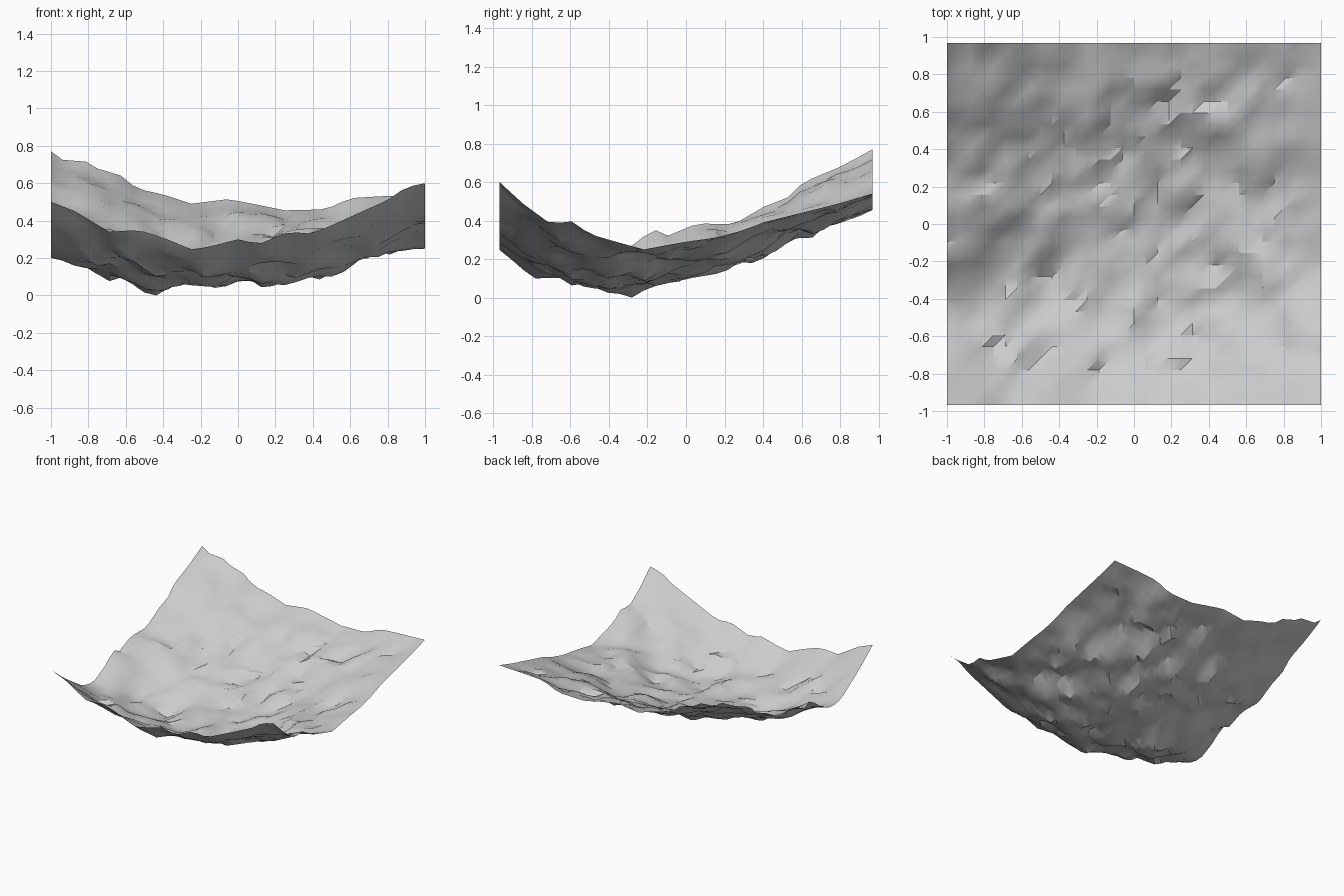
import bpy
import bmesh
from math import exp, pi, tanh
from mathutils import Vector, noise

cube = bpy.data.objects.get("Cube")
if cube:
    bpy.data.objects.remove(cube, do_unlink=True)

NX, NY, STEP = 32, 31, 0.0625
HX, HY = NX * STEP / 2, NY * STEP / 2

# Height profiles of the four borders, as (position, height)
FRONT = [(-1, .5), (-.87, .45), (-.69, .34), (-.53, .35), (-.4, .31), (-.25, .26),
         (-.12, .28), (.02, .305), (.1, .27), (.27, .34), (.4, .33), (.6, .42),
         (.8, .51), (.9, .58), (1, .6)]
BACK = [(-1, .77), (-.93, .72), (-.82, .72), (-.72, .66), (-.65, .66), (-.54, .57),
        (-.4, .54), (-.25, .49), (-.05, .515), (.25, .455), (.47, .46), (.6, .52),
        (.76, .53), (1, .54)]
LEFT = [(-HY, .5), (-.8, .37), (-.6, .24), (-.5, .2), (-.4, .21), (-.27, .28),
        (-.17, .36), (-.1, .32), (.06, .385), (.25, .38), (.4, .47), (.53, .52),
        (.61, .6), (.78, .67), (.88, .72), (HY, .77)]
RIGHT = [(-HY, .6), (-.85, .49), (-.7, .38), (-.6, .4), (-.5, .33), (-.4, .3),
         (-.22, .25), (0, .29), (.15, .31), (.3, .35), (.4, .39), (.6, .44),
         (.8, .49), (HY, .54)]

# Broad rises and hollows, as (x, y, radius, height)
SWELLS = [(.62, -.15, .14, .07), (.8, -.2, .1, -.02), (-.68, -.3, .2, -.06),
          (-.43, -.22, .12, -.075), (-.1, -.42, .15, .03), (-.2, -.84, .14, -.035),
          (.4, -.3, .12, -.02)]


def height_on(profile, t):
    """Linear height along a border profile."""
    for (a, ha), (b, hb) in zip(profile, profile[1:]):
        if t <= b:
            return ha + (hb - ha) * (t - a) / (b - a)
    return profile[-1][1]


def border(profile, t, distance):
    """Border height whose small bumps die out away from the border."""
    half = abs(profile[0][0])
    reach = min(0.25, half - abs(t))
    smooth = sum(height_on(profile, t + reach * k / 4) for k in range(-4, 5)) / 9
    return smooth + (height_on(profile, t) - smooth) * exp(-distance / 0.15)


def blend(a, b, t):
    return a + (b - a) * t


def ground(x, y):
    """Surface spanning the borders, with broad swells and broken ledges."""
    u, v = (x + HX) / (2 * HX), (y + HY) / (2 * HY)
    z = blend(border(FRONT, x, y + HY), border(BACK, x, HY - y), v)
    z += blend(border(LEFT, y, x + HX), border(RIGHT, y, HX - x), u)
    z -= blend(blend(FRONT[0][1], FRONT[-1][1], u),
               blend(BACK[0][1], BACK[-1][1], u), v)
    for cx, cy, radius, height in SWELLS:
        z += height * exp(-((x - cx) ** 2 + (y - cy) ** 2) / radius ** 2)
    fade = min(1, 10 * min(u, 1 - u, v, 1 - v))
    p = Vector((x, y, 0.37))
    rough = 0.015 * noise.noise(p * 3.1)
    rough += 0.03 * noise.noise(p * 7.3 + Vector((4, 2, 1)))
    rough += 0.02 * noise.noise(p * 12.7 + Vector((2, 7, 5)))
    rough += 0.016 * tanh(7 * noise.noise(p * 6.1 + Vector((9, 5, 3))))
    return max(0, z + fade * rough)


# Terrain sheet of regular cells, each split along the same diagonal
bm = bmesh.new()
rows = [[bm.verts.new((i * STEP - HX, j * STEP - HY,
                       ground(i * STEP - HX, j * STEP - HY)))
         for i in range(NX + 1)] for j in range(NY + 1)]
for low, high in zip(rows, rows[1:]):
    for i in range(NX):
        bm.faces.new((low[i], low[i + 1], high[i + 1]))
        bm.faces.new((low[i], high[i + 1], high[i]))

mesh = bpy.data.meshes.new("terrain_sheet")
bm.to_mesh(mesh)
bm.free()
terrain = bpy.data.objects.new("terrain_sheet", mesh)
bpy.context.collection.objects.link(terrain)

# Plain grey rock colour
grey = bpy.data.materials.new("rock_grey")
grey.use_nodes = True
colour = (0.6, 0.6, 0.6, 1)
grey.diffuse_color = colour
grey.node_tree.nodes["Principled BSDF"].inputs["Base Color"].default_value = colour
mesh.materials.append(grey)

# Smooth slopes with sharp ledges
for other in bpy.context.selected_objects:
    other.select_set(False)
terrain.select_set(True)
bpy.context.view_layer.objects.active = terrain
bpy.ops.object.shade_smooth_by_angle(angle=pi / 6)
